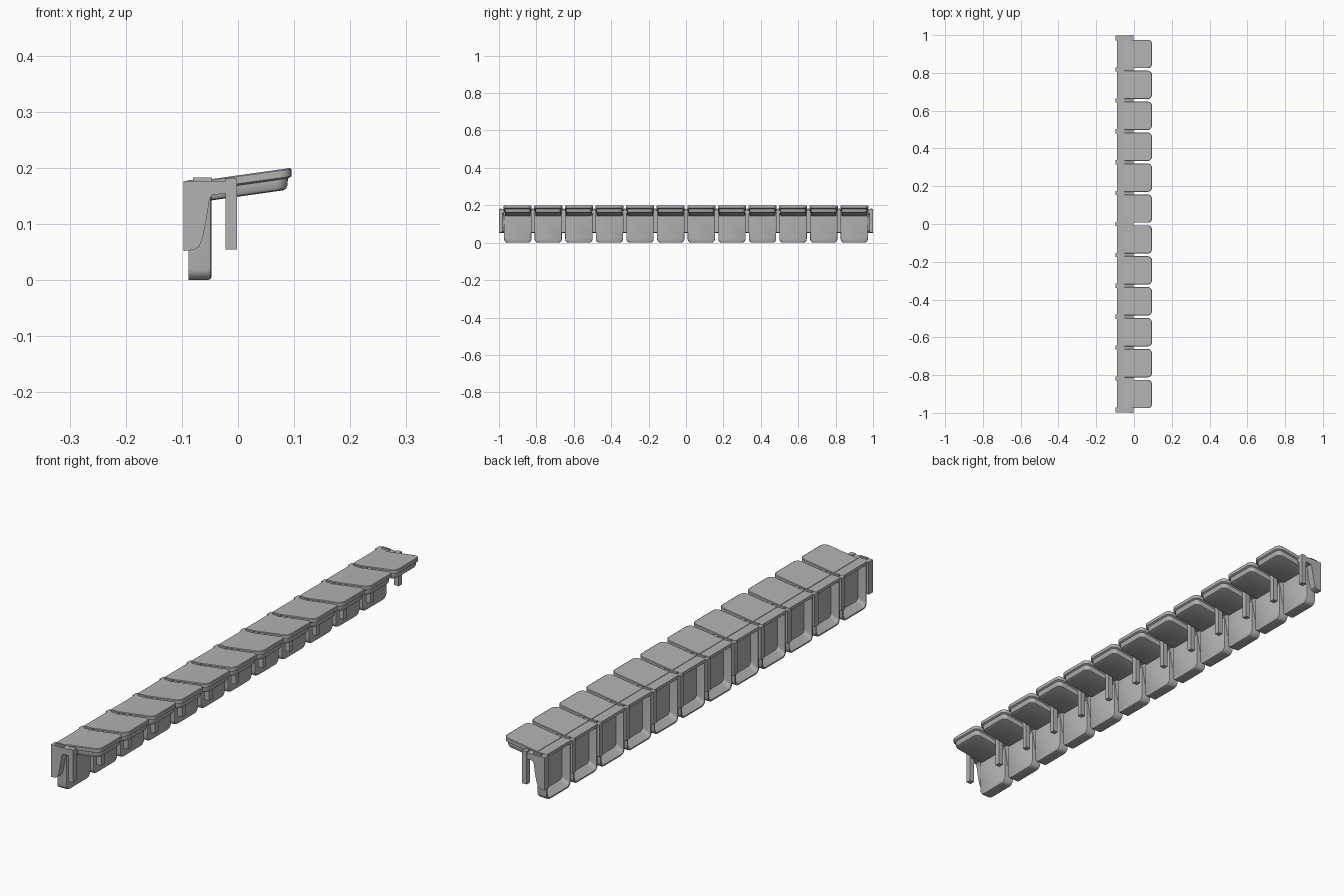
import bpy
import bmesh
import math

if "Cube" in bpy.data.objects:
    bpy.data.objects.remove(bpy.data.objects["Cube"], do_unlink=True)

SEATS = 12
PITCH = 1.8 / 11

grey = bpy.data.materials.new("plain_grey")
grey.use_nodes = True
grey.diffuse_color = (0.45, 0.45, 0.45, 1)
grey.node_tree.nodes["Principled BSDF"].inputs["Base Color"].default_value = (0.45, 0.45, 0.45, 1)


def loft(name, rings):
    """Skin equal-sized rings of points, cap both ends, keep sharp edges."""
    bm = bmesh.new()
    loops = [[bm.verts.new(p) for p in ring] for ring in rings]
    n = len(loops[0])
    for a, b in zip(loops, loops[1:]):
        for i in range(n):
            j = (i + 1) % n
            bm.faces.new((a[i], a[j], b[j], b[i]))
    bm.faces.new(loops[0])
    bm.faces.new(loops[-1])
    bmesh.ops.recalc_face_normals(bm, faces=bm.faces)
    for f in bm.faces:
        f.smooth = True
    for e in bm.edges:
        e.smooth = e.calc_face_angle(0) < math.radians(32)
    mesh = bpy.data.meshes.new(name)
    bm.to_mesh(mesh)
    bm.free()
    mesh.materials.append(grey)
    return mesh


def outline(half, low, high, r, steps=6):
    """Rectangle whose two lower corners are rounded."""
    pts = [(half, high), (-half, high)]
    for sign, start in ((-1, math.pi), (1, 1.5 * math.pi)):
        for k in range(steps + 1):
            a = start + k * math.pi / 2 / steps
            pts.append((sign * (half - r) + r * math.cos(a), low + r + r * math.sin(a)))
    return pts


def box(name, x0, x1, y0, y1, z0, z1):
    corners = [(x0, y0), (x1, y0), (x1, y1), (x0, y1)]
    return loft(name, [[(x, y, z) for x, y in corners] for z in (z0, z1)])


def extrude_y(name, profile, y0, y1):
    return loft(name, [[(x, y, z) for x, z in profile] for y in (y0, y1)])


def place(mesh, name, y=0):
    ob = bpy.data.objects.new(name, mesh)
    ob.location.y = y
    bpy.context.collection.objects.link(ob)


# Tilted seat: thin rim above a smaller rounded underbody
def seat_ring(half, front, drop, r):
    return [(-v, y, 0.2 + 0.14 * (-v - 0.095) - drop)
            for y, v in outline(half, -front, 0.05, r)]


seat = loft("seat", [
    seat_ring(0.073, 0.092, 0, 0.02),
    seat_ring(0.075, 0.095, 0.002, 0.022),
    seat_ring(0.075, 0.095, 0.015, 0.022),
    seat_ring(0.069, 0.089, 0.018, 0.02),
    seat_ring(0.069, 0.088, 0.031, 0.02),
    seat_ring(0.066, 0.085, 0.036, 0.018),
    seat_ring(0.061, 0.079, 0.038, 0.015),
])


# Hanging pan: rounded shell, hollowed from the rear with a sloping floor
def pan_ring(x, half, low, high, r):
    return [(x, y, z) for y, z in outline(half, low, high, r)]


pan = loft("pan", [
    pan_ring(-0.047, 0.069, 0.006, 0.176, 0.018),
    pan_ring(-0.049, 0.072, 0.002, 0.178, 0.02),
    pan_ring(-0.054, 0.073, 0, 0.178, 0.02),
    pan_ring(-0.088, 0.073, 0, 0.178, 0.02),
    pan_ring(-0.088, 0.068, 0.005, 0.168, 0.016),
    pan_ring(-0.060, 0.060, 0.026, 0.164, 0.012),
])

# Flat shelf that joins the pan to the seat
shelf = box("shelf", -0.09, -0.002, -0.074, 0.074, 0.166, 0.178)

for i in range(SEATS):
    y = (i - (SEATS - 1) / 2) * PITCH
    place(seat, f"seat_{i + 1}", y)
    place(pan, f"pan_{i + 1}", y)
    place(shelf, f"shelf_{i + 1}", y)

# Bracket silhouette shared by dividers and end panels
bracket = [(-0.097, 0.052), (-0.097, 0.177), (-0.003, 0.177), (-0.003, 0.156),
           (-0.046, 0.152), (-0.051, 0.143), (-0.056, 0.11), (-0.063, 0.075),
           (-0.069, 0.06), (-0.078, 0.054)]
divider = extrude_y("divider", bracket, -0.011, 0.011)
leg = box("hanging_leg", -0.022, -0.002, -0.01, 0.01, 0.055, 0.181)
hinge = box("hinge_bar", -0.08, -0.046, -0.004, 0.004, 0.174, 0.183)

for i in range(SEATS + 1):
    y = (i - SEATS / 2) * PITCH
    if 0 < i < SEATS:
        place(divider, f"divider_{i}", y)
    else:
        s = 1 if i else -1
        place(extrude_y("end_panel", bracket, s * 0.972, s * 0.999), f"end_panel_{i}")
        y = s * 0.99
    place(leg, f"hanging_leg_{i}", y)
    place(hinge, f"hinge_bar_{i}", y)
